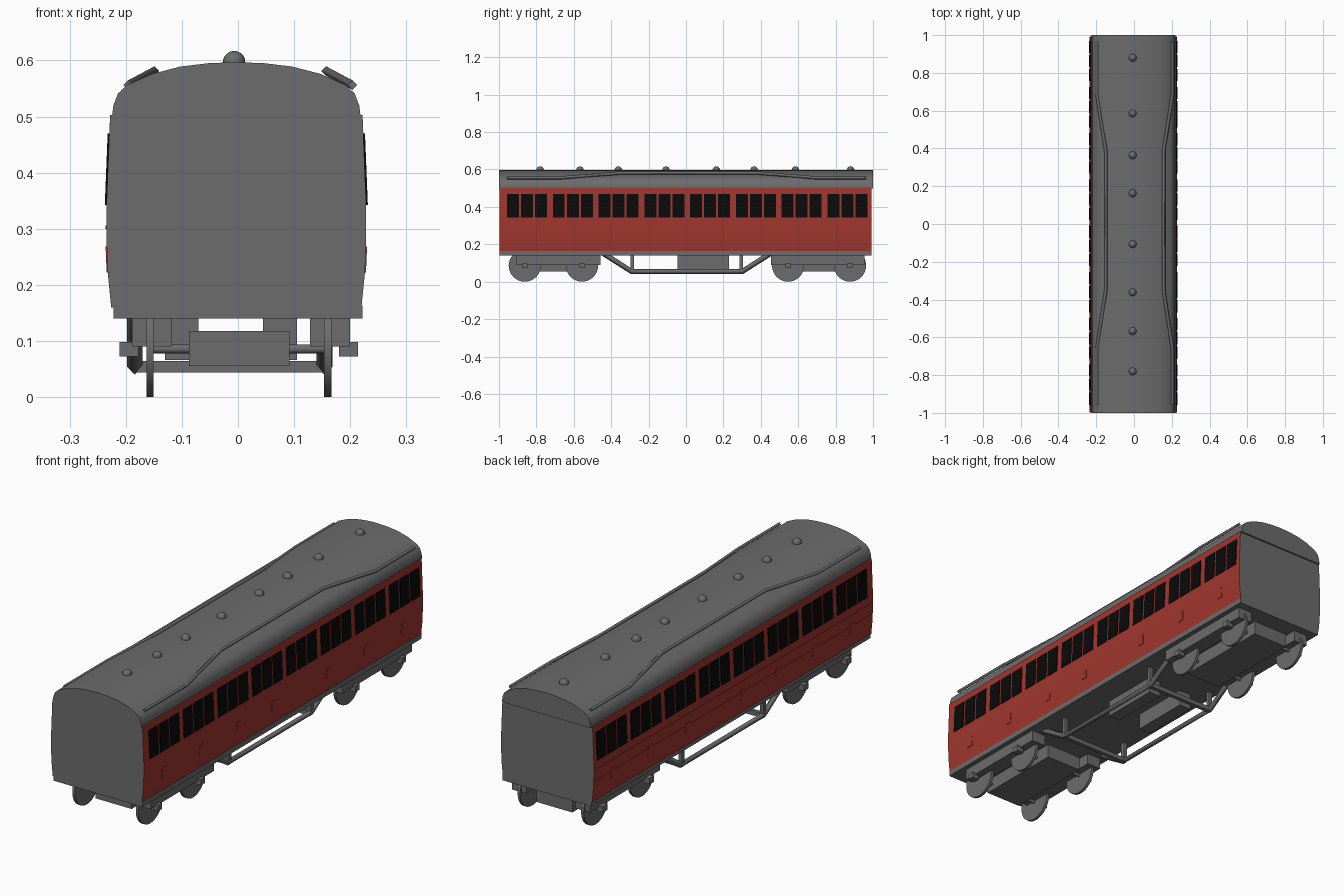
import bpy, bmesh, math
from mathutils import Vector

if "Cube" in bpy.data.objects:
    bpy.data.objects.remove(bpy.data.objects["Cube"])


def material(name, rgb):
    m = bpy.data.materials.new(name)
    m.diffuse_color = (*rgb, 1)
    m.use_nodes = True
    m.node_tree.nodes["Principled BSDF"].inputs["Base Color"].default_value = m.diffuse_color
    return m


GREY = material("grey", (0.15, 0.15, 0.15))
RED = material("red", (0.36, 0.037, 0.028))
BLACK = material("window_black", (0.003, 0.003, 0.003))
CX = -0.003  # middle of the body


def finish(name, bm, *mats):
    bmesh.ops.recalc_face_normals(bm, faces=bm.faces)
    me = bpy.data.meshes.new(name)
    bm.to_mesh(me)
    bm.free()
    for m in mats:
        me.materials.append(m)
    ob = bpy.data.objects.new(name, me)
    bpy.context.collection.objects.link(ob)
    return ob


def smooth(ob, angle=30):
    bpy.ops.object.select_all(action='DESELECT')
    ob.select_set(True)
    bpy.context.view_layer.objects.active = ob
    bpy.ops.object.shade_smooth_by_angle(angle=math.radians(angle))


def add_box(bm, x0, x1, y0, y1, z0, z1):
    vs = bmesh.ops.create_cube(bm, size=1)['verts']
    for v in vs:
        v.co = ((x0 + x1) / 2 + v.co.x * (x1 - x0),
                (y0 + y1) / 2 + v.co.y * (y1 - y0),
                (z0 + z1) / 2 + v.co.z * (z1 - z0))


def boxes(name, mat, *dims):
    bm = bmesh.new()
    for d in dims:
        add_box(bm, *d)
    return finish(name, bm, mat)


def extrude_profile(name, pts, y0, y1, *mats):
    """Prism along y from a closed x-z outline."""
    bm = bmesh.new()
    f = bm.faces.new([bm.verts.new((x, y0, z)) for x, z in pts])
    geo = bmesh.ops.extrude_face_region(bm, geom=[f])['geom']
    for v in geo:
        if isinstance(v, bmesh.types.BMVert):
            v.co.y = y1
    return finish(name, bm, *mats)


def mirrored(half):
    return [(CX + x, z) for x, z in half] + [(CX - x, z) for x, z in reversed(half) if x > 0]


def wall_x(z):
    """Half width of the body at height z."""
    for (xa, za), (xb, zb) in zip(SIDE, SIDE[1:]):
        if za <= z <= zb:
            return xa + (xb - xa) * (z - za) / (zb - za)


def add_plate(bm, side, y0, y1, z0, z1, t=0.003):
    """Thin plate lying on the tilted body side."""
    vs = bmesh.ops.create_cube(bm, size=1)['verts']
    for v in vs:
        z = z1 if v.co.z > 0 else z0
        x = wall_x(z) + (t if v.co.x > 0 else -t)
        v.co = (CX + side * x, y1 if v.co.y > 0 else y0, z)


def sweep_bar(name, pts, size, mat):
    """Square bar following a path."""
    cu = bpy.data.curves.new(name, 'CURVE')
    cu.dimensions = '3D'
    cu.bevel_depth = size * 0.707
    cu.bevel_resolution = 0
    cu.use_fill_caps = True
    sp = cu.splines.new('POLY')
    sp.points.add(len(pts) - 1)
    for p, co in zip(sp.points, pts):
        p.co = (*co, 1)
    cu.materials.append(mat)
    ob = bpy.data.objects.new(name, cu)
    bpy.context.collection.objects.link(ob)


# Body: red sides, grey ends
SIDE = [(0.223, 0.16), (0.229, 0.22), (0.2315, 0.28), (0.2315, 0.34), (0.225, 0.503)]
body = extrude_profile("body", mirrored(SIDE), -0.998, 0.992, GREY, RED)
for p in body.data.polygons:
    p.material_index = 1 if abs(p.normal.x) > 0.7 else 0
smooth(body)

# Arched roof
ROOF = [(0.222, 0.497), (0.219, 0.52), (0.211, 0.541), (0.195, 0.556), (0.15, 0.576),
        (0.1, 0.589), (0.05, 0.595), (0, 0.597)]
smooth(extrude_profile("roof", mirrored(ROOF), -1.0, 1.0, GREY))

# Windows: eight groups of three on each side
bm = bmesh.new()
for side in (-1, 1):
    for g in range(8):
        for k in range(3):
            y = -0.957 + 0.2447 * g + 0.075 * k
            add_plate(bm, side, y, y + 0.064, 0.342, 0.47)
finish("windows", bm, BLACK)

# Door handle plates on both sides, mouldings on the left side
bm = bmesh.new()
for side in (-1, 1):
    for y in (-0.85, -0.585, -0.32, -0.07, 0.32, 0.59, 0.855):
        add_plate(bm, side, y - 0.015, y + 0.015, 0.222, 0.268, 0.002)
finish("door_plates", bm, RED)
bm = bmesh.new()
for z in (0.25, 0.3):
    add_plate(bm, -1, -0.99, 0.985, z, z + 0.006, 0.002)
finish("side_mouldings", bm, RED)

# Roof ventilators
bm = bmesh.new()
for y in (-0.78, -0.567, -0.362, -0.107, 0.162, 0.364, 0.585, 0.88):
    vs = bmesh.ops.create_uvsphere(bm, u_segments=16, v_segments=10, radius=0.02)['verts']
    bmesh.ops.translate(bm, verts=vs, vec=(-0.007, y, 0.597))
smooth(finish("roof_vents", bm, GREY), 60)

# Rain strips curving up the roof
for side, name in ((-1, "left_rain_strip"), (1, "right_rain_strip")):
    path = [(0.2, -0.957, 0.556), (0.2, -0.66, 0.556), (0.153, -0.35, 0.581),
            (0.153, 0.385, 0.581), (0.2, 0.685, 0.556), (0.2, 0.963, 0.556)]
    sweep_bar(name, [(0.004 + side * x, y, z) for x, y, z in path], 0.012, GREY)

# Underframe and equipment boxes
boxes("underframe", GREY, (-0.222, 0.222, -0.998, 0.992, 0.14, 0.163))
boxes("equipment_boxes", GREY,
      (-0.13, -0.07, -0.045, 0.23, 0.066, 0.145),
      (0.045, 0.105, -0.045, 0.23, 0.066, 0.145))

# Truss rods with posts and cross bars
for x, name in ((-0.184, "left_truss"), (0.154, "right_truss")):
    sweep_bar(name, [(x, -0.44, 0.15), (x, -0.29, 0.054), (x, 0.3, 0.054), (x, 0.45, 0.15)],
              0.02, GREY)
    boxes(name + "_posts", GREY, *[(x - 0.009, x + 0.009, y - 0.009, y + 0.009, 0.05, 0.145)
                                   for y in (-0.287, 0.295)])
boxes("truss_cross_bars", GREY, *[(-0.19, 0.16, y - 0.009, y + 0.009, 0.044, 0.064)
                                  for y in (-0.287, 0.295)])

# Bogies: side frames, centre slab, axle boxes, wheels and axles
BOGIES = {"front": (-0.91, -0.457, (-0.862, -0.556)), "rear": (0.455, 0.955, (0.546, 0.877))}
for name, (y0, y1, axles) in BOGIES.items():
    boxes(name + "_bogie_frame", GREY,
          (-0.189, -0.118, y0, y1, 0.09, 0.142), (0.128, 0.2, y0, y1, 0.09, 0.142),
          (-0.087, 0.092, y0 + 0.02, y1 - 0.02, 0.055, 0.118))
    boxes(name + "_axle_boxes", GREY,
          *[(x, x + 0.034, y - 0.015, y + 0.015, 0.072, 0.098)
            for x in (-0.211, 0.18) for y in axles])
    bm = bmesh.new()
    for y in axles:
        for x, r, w in ((-0.157, 0.086, 0.013), (0.16, 0.086, 0.013), (0, 0.008, 0.32)):
            vs = bmesh.ops.create_cone(bm, cap_ends=True, segments=32, radius1=r,
                                       radius2=r, depth=w)['verts']
            for v in vs:
                v.co = Vector((x + v.co.z, y + v.co.x, 0.086 + v.co.y))
    smooth(finish(name + "_wheels", bm, GREY))
